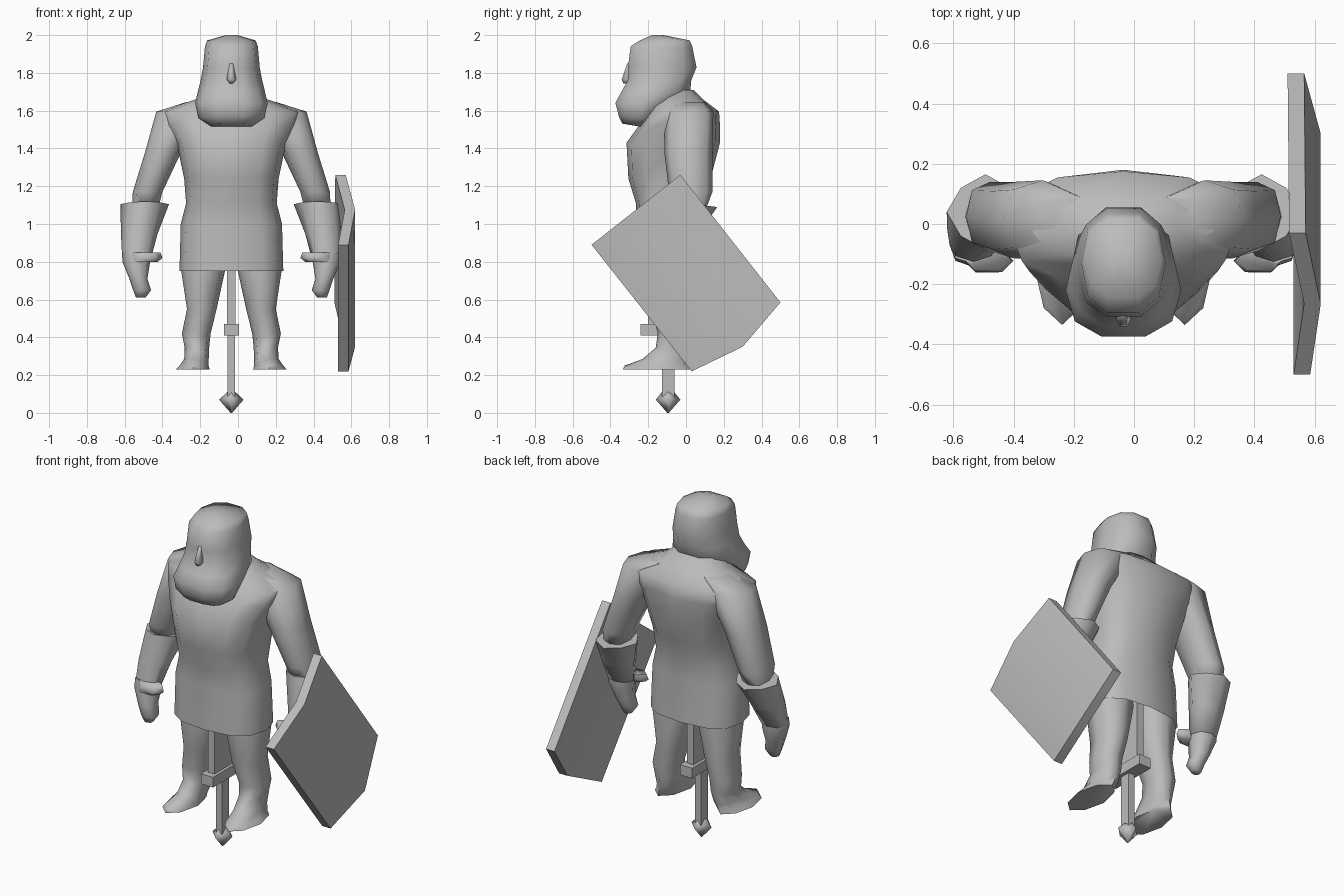
import bpy, bmesh, math

if "Cube" in bpy.data.objects:
    bpy.data.objects.remove(bpy.data.objects["Cube"])

CX = -0.035  # body centre line

grey = bpy.data.materials.new("plain grey")
grey.diffuse_color = (0.5, 0.5, 0.5, 1)
grey.use_nodes = True
grey.node_tree.nodes["Principled BSDF"].inputs["Base Color"].default_value = grey.diffuse_color


def finish(name, bm, mirror=False, angle=50):
    bmesh.ops.recalc_face_normals(bm, faces=bm.faces)
    me = bpy.data.meshes.new(name)
    bm.to_mesh(me)
    bm.free()
    me.materials.append(grey)
    ob = bpy.data.objects.new(name, me)
    bpy.context.collection.objects.link(ob)
    ob.location.x = CX
    bpy.ops.object.select_all(action='DESELECT')
    ob.select_set(True)
    bpy.context.view_layer.objects.active = ob
    if angle:
        bpy.ops.object.shade_smooth_by_angle(angle=math.radians(angle))
    if mirror:
        ob.modifiers.new("Mirror", 'MIRROR')
    return ob


def loft(name, rings, n=8, p=0.8, mirror=False, angle=75, open_base=False):
    """rings: (z, x0, x1, y0, y1[, tilt[, p]]); rounded outlines stacked upwards"""
    bm = bmesh.new()
    loops = []
    for z, x0, x1, y0, y1, *more in rings:
        tilt = more[0] if more else 0
        q = more[1] if len(more) > 1 else p
        loop = []
        for i in range(n):
            a = 2 * math.pi * i / n
            c, s = math.cos(a), math.sin(a)
            u = math.copysign(abs(c) ** q, c) if abs(c) > 1e-6 else 0
            v = math.copysign(abs(s) ** q, s) if abs(s) > 1e-6 else 0
            loop.append(bm.verts.new(((x0 + x1) / 2 + u * (x1 - x0) / 2,
                                      (y0 + y1) / 2 + v * (y1 - y0) / 2, z + tilt * v)))
        loops.append(loop)
    for a, b in zip(loops, loops[1:]):
        for i in range(n):
            j = (i + 1) % n
            bm.faces.new((a[i], a[j], b[j], b[i]))
    if not open_base:
        bm.faces.new(loops[0])
    bm.faces.new(loops[-1])
    return finish(name, bm, mirror, angle)


def box(name, x0, x1, y0, y1, z0, z1):
    bm = bmesh.new()
    bmesh.ops.create_cube(bm, size=1)
    for v in bm.verts:
        v.co = (x0 + (v.co.x + .5) * (x1 - x0), y0 + (v.co.y + .5) * (y1 - y0),
                z0 + (v.co.z + .5) * (z1 - z0))
    return finish(name, bm, angle=0)


# Tunic with shoulders, open at the hem
loft("tunic", [(z, -w, w, f, b, 0, p) for z, w, f, b, p in (
    (0.75, .275, -.265, .10, .75), (1.0, .268, -.26, .09, .75),
    (1.11, .24, -.265, .095, .75), (1.24, .25, -.305, .13, .75),
    (1.43, .29, -.315, .18, .75), (1.52, .35, -.25, .18, .8),
    (1.595, .38, -.20, .175, .8), (1.66, .19, -.15, .09, .8),
    (1.71, .13, -.14, .04, .8))], n=12, open_base=True)

# Head with beard
loft("head", [(z, -w, w, f, b, t) for z, w, f, b, t in (
    (1.52, .115, -.34, -.20, -.012), (1.56, .175, -.36, -.14, -.01),
    (1.64, .192, -.38, -.06, 0), (1.70, .178, -.35, .03, 0),
    (1.76, .163, -.315, .035, 0), (1.83, .15, -.315, .063, 0),
    (1.94, .14, -.30, .04, 0), (1.972, .128, -.25, .025, 0),
    (2.0, .03, -.18, -.12, 0))], n=10, p=0.82)
loft("nose", [(1.745, -.012, .012, -.335, -.28), (1.765, -.025, .025, -.345, -.28),
              (1.85, -.012, .012, -.314, -.28)], n=6, p=1)

# Arms, flared cuffs, hands and thumbs
loft("upper_arms", [(1.09, .385, .525, -.06, .11), (1.17, .365, .522, -.09, .14),
                    (1.38, .266, .457, -.115, .14), (1.595, .14, .398, -.11, .145),
                    (1.645, .10, .24, -.07, .10)], p=0.8, mirror=True)
loft("cuffs", [(0.82, .425, .578, -.13, .0), (0.95, .39, .585, -.11, .07, 0, 1),
               (1.105, .33, .587, -.085, .165, -.015, 1.3)], n=8, p=0.9, mirror=True)
loft("hands", [(0.61, .455, .505, -.12, -.07), (0.65, .425, .52, -.14, -.05),
               (0.71, .445, .54, -.145, -.025), (0.80, .43, .577, -.14, .0),
               (0.85, .43, .577, -.13, .0)], p=0.85, mirror=True)
loft("thumbs", [(0.80, .39, .52, -.165, -.09), (0.82, .365, .53, -.165, -.08),
                (0.85, .375, .53, -.155, -.08)], n=6, p=0.9, mirror=True)

# Legs running into pointed shoes
loft("legs_and_shoes", [(0.23, .115, .293, -.335, .02, 0, 1.1),
                        (0.25, .12, .275, -.325, .025, 0, 1.1),
                        (0.285, .12, .25, -.23, .03, 0, 1),
                        (0.345, .118, .247, -.16, .035), (0.42, .11, .262, -.15, .04),
                        (0.55, .078, .235, -.18, .05), (0.76, .032, .267, -.19, .06),
                        (0.9, .04, .25, -.18, .05)], p=0.85, mirror=True)

# Sword hanging upside down between the legs
SY = -0.095
box("sword_blade", -.022, .022, SY - .105, SY + .105, .46, 1.2)
box("sword_guard", -.04, .04, SY - .145, SY + .145, .41, .47)
box("sword_grip", -.02, .02, SY - .033, SY + .033, .08, .42)
loft("sword_pommel", [(0.0, -.004, .004, SY - .004, SY + .004),
                      (0.07, -.065, .065, SY - .065, SY + .065),
                      (0.11, -.022, .022, SY - .033, SY + .033)],
     n=4, p=1, angle=80)

# Shield: two panels meeting at a raised ridge, (x, y, z) on the outer face
outer = [(.57, -.03, 1.26), (.62, -.265, 1.075), (.585, -.50, .89),
         (.585, .03, .22), (.62, .30, .35), (.565, .50, .585)]
bm = bmesh.new()
front = [bm.verts.new((x - CX, y, z)) for x, y, z in outer]
back = [bm.verts.new((x - .055 - CX, y, z)) for x, y, z in outer]
for side in (front, back):
    bm.faces.new((side[0], side[1], side[4], side[5]))
    bm.faces.new((side[1], side[2], side[3], side[4]))
for i in range(6):
    j = (i + 1) % 6
    bm.faces.new((front[i], front[j], back[j], back[i]))
finish("shield", bm, angle=40)
